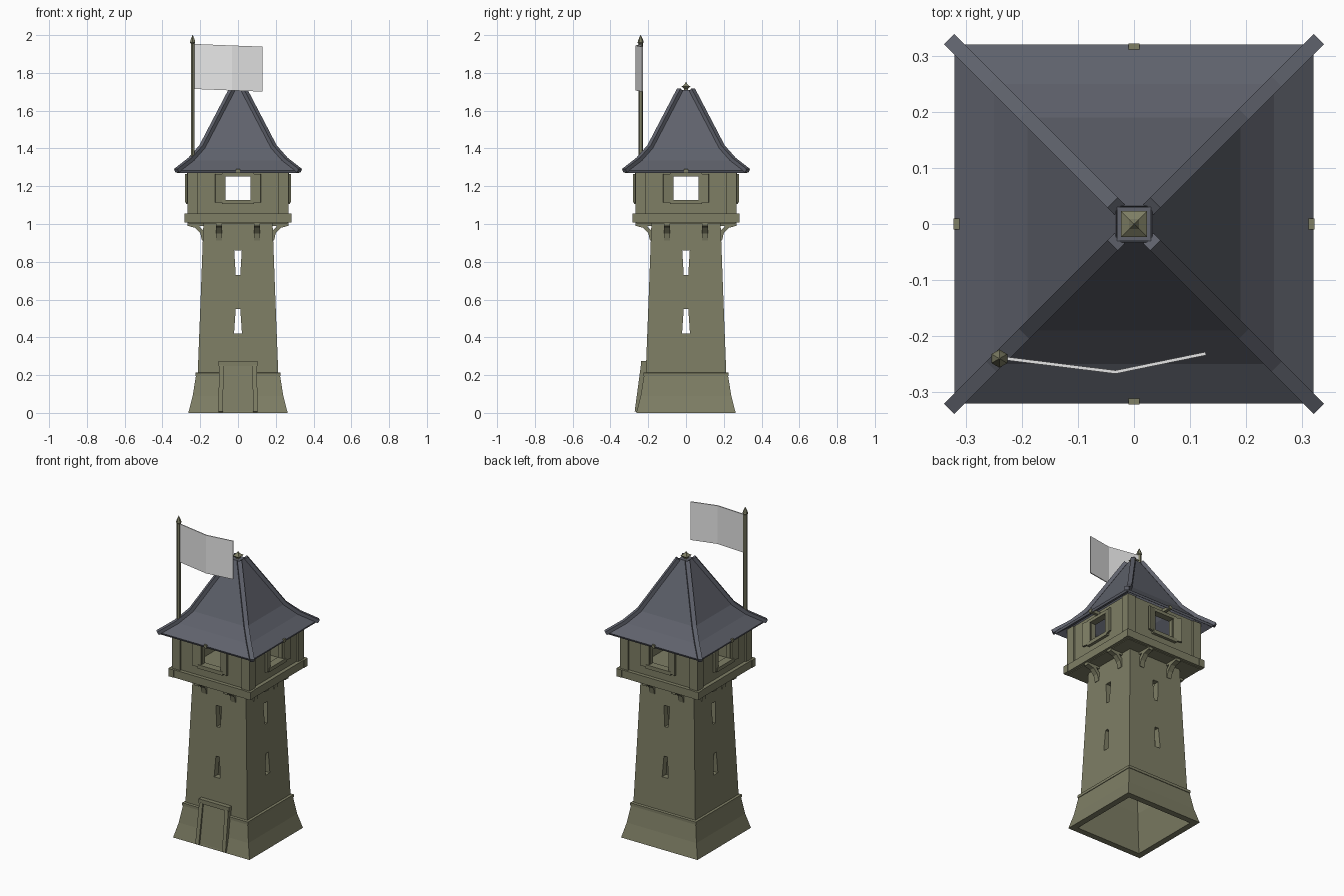
import bpy, bmesh, math
from mathutils import Vector, Matrix

if "Cube" in bpy.data.objects:
    bpy.data.objects.remove(bpy.data.objects["Cube"])


def material(name, rgb):
    m = bpy.data.materials.new(name)
    m.diffuse_color = (*rgb, 1)
    m.use_nodes = True
    m.node_tree.nodes["Principled BSDF"].inputs["Base Color"].default_value = m.diffuse_color
    return m


OLIVE = material("olive stone and timber", (0.21, 0.21, 0.13))
SLATE = material("slate roof", (0.115, 0.122, 0.15))
CLOTH = material("pale cloth", (0.8, 0.8, 0.8))


def rings(bm, prof, closed=False, sides=4, centre=(0, 0)):
    """Stack polygon rings (half width, z); closed joins the last to the first."""
    k = 1 / math.cos(math.pi / sides)
    loops = []
    for h, z in prof:
        loops.append([bm.verts.new((centre[0] + h * k * math.cos((2 * i + 1) * math.pi / sides),
                                    centre[1] + h * k * math.sin((2 * i + 1) * math.pi / sides), z))
                      for i in range(sides)])
    pairs = list(zip(loops, loops[1:]))
    if closed:
        pairs.append((loops[-1], loops[0]))
    else:
        bm.faces.new(loops[0])
        bm.faces.new(loops[-1])
    for a, b in pairs:
        for i in range(sides):
            j = (i + 1) % sides
            bm.faces.new((a[i], a[j], b[j], b[i]))


def bar(bm, pts, side, w, t):
    """Sweep a rectangle along points: half width w along side, half depth t."""
    pts = [Vector(p) for p in pts]
    side = Vector(side).normalized()
    loops = []
    for i, p in enumerate(pts):
        tan = pts[min(i + 1, len(pts) - 1)] - pts[max(i - 1, 0)]
        n = tan.cross(side).normalized()
        loops.append([bm.verts.new(p + side * w * a + n * t * b)
                      for a, b in ((-1, -1), (1, -1), (1, 1), (-1, 1))])
    for a, b in zip(loops, loops[1:]):
        for i in range(4):
            j = (i + 1) % 4
            bm.faces.new((a[i], a[j], b[j], b[i]))
    bm.faces.new(loops[0])
    bm.faces.new(loops[-1])


def box(bm, x0, x1, y0, y1, z0, z1):
    x, y = (x0 + x1) / 2, (y0 + y1) / 2
    bar(bm, [(x, y, z0), (x, y, z1)], (1, 0, 0), abs(x1 - x0) / 2, abs(y1 - y0) / 2)


def part(name, mat, build, spin=1):
    """Build the front copy, then repeat it on the other sides."""
    bm = bmesh.new()
    for k in range(spin):
        old = set(bm.verts)
        build(bm)
        bmesh.ops.rotate(bm, verts=[v for v in bm.verts if v not in old],
                         matrix=Matrix.Rotation(k * math.pi / 2, 3, 'Z'))
    bmesh.ops.recalc_face_normals(bm, faces=bm.faces)
    me = bpy.data.meshes.new(name)
    bm.to_mesh(me)
    bm.free()
    me.materials.append(mat)
    ob = bpy.data.objects.new(name, me)
    bpy.context.collection.objects.link(ob)
    return ob


def cut(target, cutter):
    mod = target.modifiers.new("openings", 'BOOLEAN')
    mod.operation, mod.solver, mod.object = 'DIFFERENCE', 'EXACT', cutter
    dg = bpy.context.evaluated_depsgraph_get()
    me = bpy.data.meshes.new_from_object(target.evaluated_get(dg))
    target.modifiers.clear()
    target.data = me
    bpy.data.objects.remove(cutter)


# hollow shaft with flared foot and arrow slits
shaft = part("tower_shaft", OLIVE, lambda bm: rings(bm, [
    (0.263, 0), (0.24, 0.09), (0.222, 0.2), (0.213, 0.215), (0.198, 0.6), (0.183, 1.005),
    (0.145, 1.005), (0.172, 0.215), (0.225, 0)], closed=True))


def slits(bm):
    for z0, z1, bottom, top in ((0.42, 0.55, 0.021, 0.012), (0.73, 0.86, 0.012, 0.02)):
        a = [bm.verts.new((x, -0.27, z)) for x, z in
             ((-bottom, z0), (bottom, z0), (top, z1), (-top, z1))]
        b = [bm.verts.new((v.co.x, -0.1, v.co.z)) for v in a]
        bm.faces.new(a)
        bm.faces.new(b)
        for i in range(4):
            j = (i + 1) % 4
            bm.faces.new((a[i], a[j], b[j], b[i]))


cut(shaft, part("slit_cutter", OLIVE, slits, 4))

# ledge above the foot
part("foot_ledge", OLIVE, lambda bm: rings(bm, [
    (0.226, 0.195), (0.226, 0.212), (0.2, 0.218), (0.2, 0.19)], closed=True))


# door leaf and its leaning frame
def door_leaf(bm):
    bar(bm, [(0, -0.245, 0.004), (0, -0.214, 0.25)], (1, 0, 0), 0.08, 0.016)


def door_frame(bm):
    for s in (-1, 1):
        bar(bm, [(s * 0.092, -0.25, 0.004), (s * 0.088, -0.217, 0.25)], (1, 0, 0), 0.012, 0.022)
    box(bm, -0.104, 0.104, -0.238, -0.19, 0.248, 0.274)


part("door", OLIVE, door_leaf)
part("door_frame", OLIVE, door_frame)


# curved brackets under the lookout
def brackets(bm):
    for s in (-1, 1):
        arc = [(s * 0.1, -0.18 - 0.08 * (1 - math.cos(a)), 0.915 + 0.085 * math.sin(a))
               for a in (0, 0.5, 1.05, math.pi / 2)]
        bar(bm, arc, (1, 0, 0), 0.016, 0.011)
        box(bm, s * 0.1 - 0.016, s * 0.1 + 0.016, -0.268, -0.17, 0.99, 1.01)


part("brackets", OLIVE, brackets, 4)

# lookout floor, sill beams and walls
part("lookout_floor", OLIVE, lambda bm: box(bm, -0.262, 0.262, -0.262, 0.262, 1.003, 1.035))
part("sill_beams", OLIVE, lambda bm: box(bm, -0.283, 0.283, -0.28, -0.245, 1.007, 1.055), 4)
walls = part("lookout_walls", OLIVE, lambda bm: rings(bm, [
    (0.257, 1.03), (0.257, 1.3), (0.228, 1.3), (0.228, 1.03)], closed=True))
cut(walls, part("window_cutter", OLIVE,
                lambda bm: box(bm, -0.066, 0.066, -0.32, -0.18, 1.128, 1.252), 4))


def corner_posts(bm):
    box(bm, 0.212, 0.268, -0.268, -0.222, 1.05, 1.296)
    box(bm, 0.222, 0.268, -0.268, -0.212, 1.05, 1.296)


part("corner_posts", OLIVE, corner_posts, 4)


# window frames with open shutters
def window_frame(bm):
    box(bm, -0.085, 0.085, -0.275, -0.25, 1.105, 1.128)
    box(bm, -0.085, 0.085, -0.27, -0.25, 1.252, 1.272)
    for s in (-1, 1):
        bar(bm, [(s * 0.068, -0.263, 1.19), (s * 0.12, -0.276, 1.19)], (0, 0, 1), 0.075, 0.006)


part("window_frames", OLIVE, window_frame, 4)
part("rafter_ends", OLIVE, lambda bm: box(bm, -0.01, 0.01, -0.322, -0.24, 1.27, 1.29), 4)

# bell-cast roof shell with hip beams
ROOF = [(0.32, 1.283), (0.25, 1.337), (0.19, 1.405), (0.11, 1.558), (0.032, 1.707)]
INNER = [(0.02, 1.69), (0.1, 1.543), (0.178, 1.395), (0.24, 1.325), (0.314, 1.27)]


def roof_shell(bm):
    rings(bm, ROOF + INNER, closed=True)


part("roof", SLATE, roof_shell)
part("roof_cap", SLATE, lambda bm: rings(bm, [(0.032, 1.69), (0.03, 1.71)]))
part("hip_beams", SLATE, lambda bm: bar(
    bm, [(0.326, -0.326, 1.282)] + [(h, -h, z + 0.004) for h, z in ROOF[1:]],
    (1, 1, 0), 0.013, 0.011), 4)

# finial
part("finial", OLIVE, lambda bm: rings(bm, [
    (0.01, 1.7), (0.01, 1.715), (0.023, 1.727), (0.009, 1.738), (0.001, 1.752)]))

# flag pole with spike, and the flag
part("flag_pole", OLIVE, lambda bm: rings(bm, [
    (0.01, 1.29), (0.01, 1.955), (0.014, 1.96), (0.011, 1.975), (0.001, 2.0)],
    sides=6, centre=(-0.24, -0.24)))
part("flag", CLOTH, lambda bm: bar(bm, [
    (-0.235, -0.239, 1.834), (-0.033, -0.264, 1.826), (0.128, -0.231, 1.82)],
    (0, 0, 1), 0.119, 0.003))
